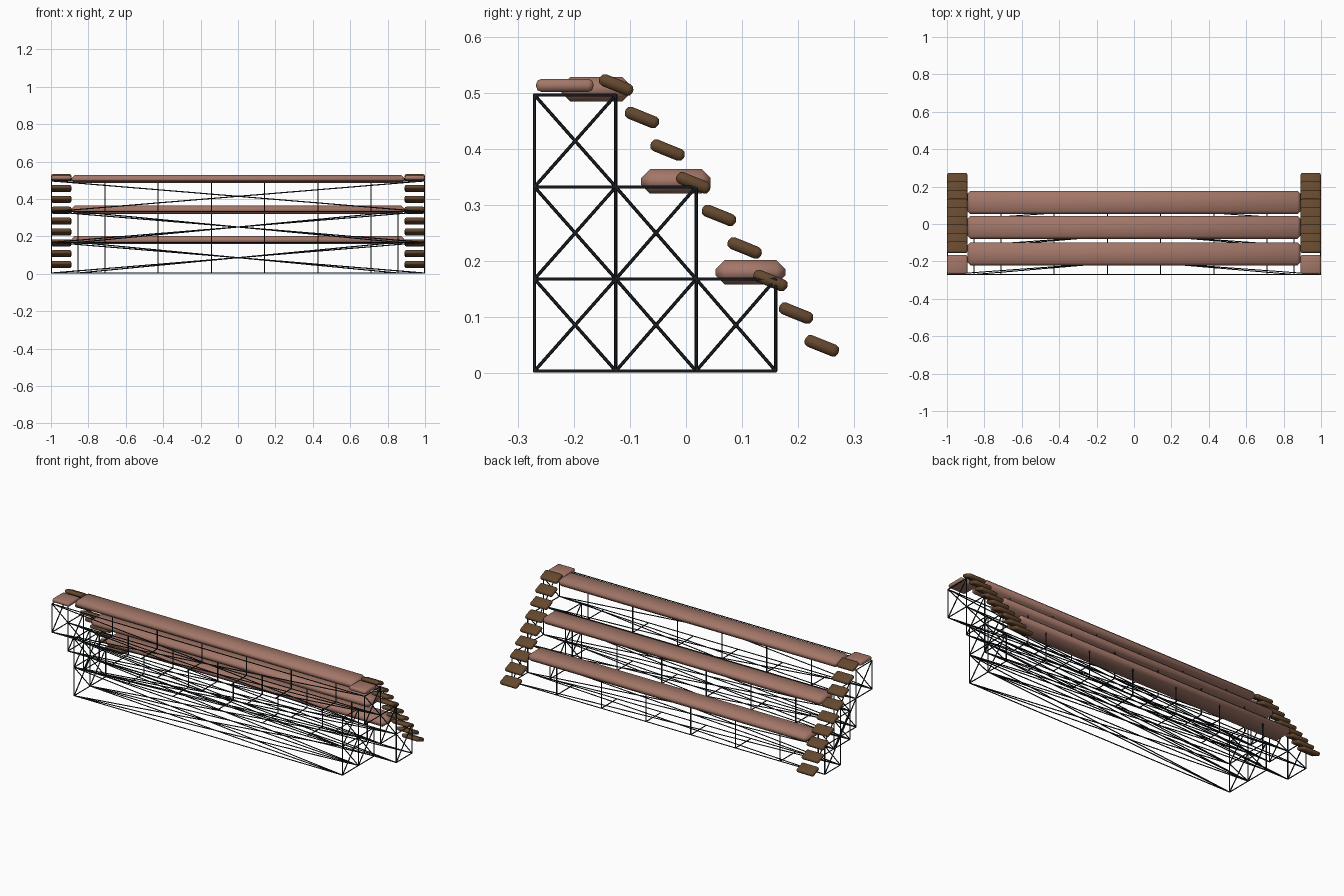
import bpy, bmesh, math
from mathutils import Vector, Matrix

cube = bpy.data.objects.get("Cube")
if cube:
    bpy.data.objects.remove(cube, do_unlink=True)


def material(name, rgb):
    m = bpy.data.materials.new(name)
    m.use_nodes = True
    m.diffuse_color = (*rgb, 1)
    bsdf = next(n for n in m.node_tree.nodes if n.type == 'BSDF_PRINCIPLED')
    bsdf.inputs["Base Color"].default_value = (*rgb, 1)
    return m


SEAT = material("seat pink brown", (0.37, 0.185, 0.14))
WOOD = material("tread brown", (0.13, 0.065, 0.028))
STEEL = material("dark steel", (0.011, 0.015, 0.019))


def finish(bm, name, mat):
    mesh = bpy.data.meshes.new(name)
    bm.to_mesh(mesh)
    bm.free()
    mesh.materials.append(mat)
    ob = bpy.data.objects.new(name, mesh)
    bpy.context.collection.objects.link(ob)
    bpy.ops.object.select_all(action='DESELECT')
    ob.select_set(True)
    bpy.context.view_layer.objects.active = ob
    bpy.ops.object.shade_smooth_by_angle(angle=math.radians(50))
    return ob


def slab(name, mat, centre, size, bevel, segments=1, tilt=0):
    """Box with softened edges."""
    bm = bmesh.new()
    bmesh.ops.create_cube(bm, size=1)
    bmesh.ops.scale(bm, vec=size, verts=bm.verts)
    bmesh.ops.bevel(bm, geom=bm.edges[:], offset=bevel, segments=segments,
                    profile=0.5, affect='EDGES')
    bmesh.ops.transform(bm, matrix=Matrix.Rotation(tilt, 4, 'X'), verts=bm.verts)
    ob = finish(bm, name, mat)
    ob.location = centre
    return ob


def rod(bm, a, b, r=0.003):
    a, b = Vector(a), Vector(b)
    d = b - a
    m = Matrix.Translation((a + b) / 2) @ d.to_track_quat('Z', 'Y').to_matrix().to_4x4()
    bmesh.ops.create_cone(bm, cap_ends=True, segments=6, radius1=r, radius2=r,
                          depth=d.length, matrix=m)


def cross(bm, p, q, r, s):
    """Two diagonals of the rectangle p q r s."""
    rod(bm, p, r)
    rod(bm, q, s)


COLS = (-0.27, -0.125, 0.018, 0.16)
LEVELS = (0.004, 0.168, 0.332, 0.496)
POSTS = [s * x for s in (-1, 1) for x in (0.142, 0.427, 0.712)]


def frame(name, col, tier):
    """One braced scaffold bay; bays that carry a seat are longer."""
    y0, y1 = COLS[col:col + 2]
    z0, z1 = LEVELS[tier:tier + 2]
    seat_bay = col + tier == 2
    h = 0.996 if seat_bay else 0.855
    bm = bmesh.new()
    for y in (y0, y1):
        for z in (z0, z1):
            rod(bm, (-h, y, z), (h, y, z))
    for x in (-h, h):
        for y in (y0, y1):
            rod(bm, (x, y, z0), (x, y, z1))
        for z in (z0, z1):
            rod(bm, (x, y0, z), (x, y1, z))
        cross(bm, (x, y0, z0), (x, y1, z0), (x, y1, z1), (x, y0, z1))
    # long braces on the tall face and the floor of the bay
    cross(bm, (-h, y0, z0), (h, y0, z0), (h, y0, z1), (-h, y0, z1))
    cross(bm, (-h, y0, z0), (h, y0, z0), (h, y1, z0), (-h, y1, z0))
    if seat_bay:
        for x in POSTS:
            rod(bm, (x, y1, z0), (x, y1, z1))
            rod(bm, (x, y0, z0), (x, y1, z0))
    finish(bm, name, STEEL)


for tier in range(3):
    for col in range(3 - tier):
        frame(f"scaffold_bay_{tier + 1}_{col + 1}", col, tier)

# Bench seats, lowest to highest
for i, (y, z) in enumerate(((0.115, 0.18), (-0.018, 0.342), (-0.16, 0.506))):
    slab(f"bench_seat_{i + 1}", SEAT, (0, y, z), (1.78, 0.124, 0.044), 0.016)

# Stair treads and top landings at both ends
for side, s in (("left", 1), ("right", -1)):
    for i in range(9):
        slab(f"stair_tread_{side}_{i + 1}", WOOD,
             (s * 0.945, 0.242 - 0.0458 * i, 0.049 + 0.0581 * i),
             (0.108, 0.064, 0.022), 0.009, 2, math.radians(-22))
    slab(f"top_landing_{side}", SEAT, (s * 0.945, -0.216, 0.513),
         (0.108, 0.102, 0.023), 0.009, 2)
